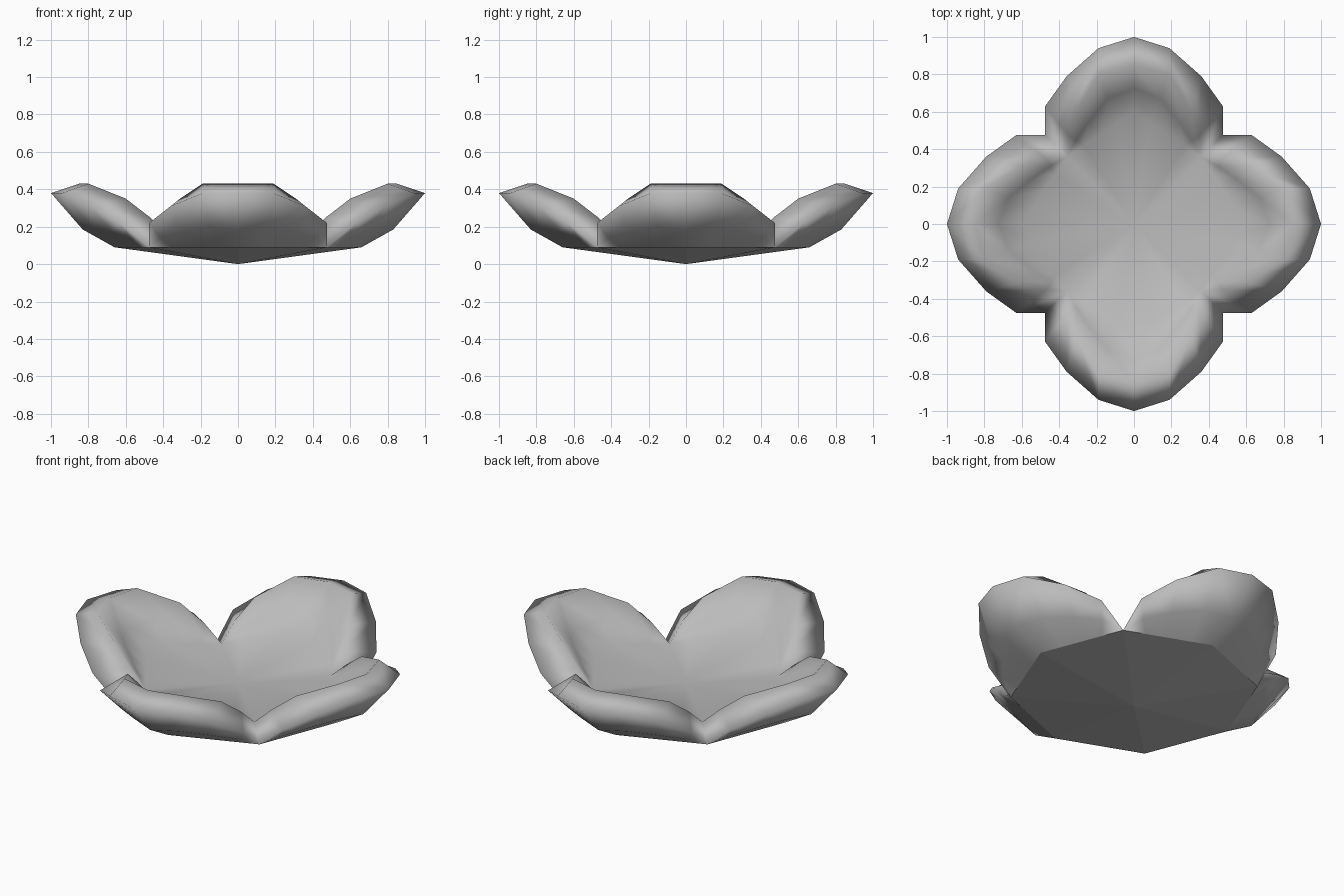
import bpy, bmesh
from math import pi
from mathutils import Vector, Matrix

cube = bpy.data.objects.get("Cube")
if cube:
    bpy.data.objects.remove(cube, do_unlink=True)

grey = bpy.data.materials.new("soft grey")
grey.use_nodes = True
grey.diffuse_color = (0.5, 0.5, 0.5, 1)
grey.node_tree.nodes["Principled BSDF"].inputs["Base Color"].default_value = (0.5, 0.5, 0.5, 1)

# Half-petal edges from tip to notch: (radial, lateral, height)
OUTER_RIM = [(1, 0, .38), (.94, .19, .38), (.79, .36, .31), (.63, .475, .22), (.475, .475, .09)]
INNER_RIM = [(.85, 0, .43), (.8, .19, .43), (.6, .31, .35), (.47, .35, .25), (.36, .36, .15)]
OUTER_BASE = Vector((.66, 0, .09))
INNER_BASE = Vector((.6, 0, .22))


def petal_rows(rim, base, sag):
    """Rows from the floor edge, through a sagging middle, to the rim."""
    rim = [Vector(p) for p in rim]
    n = len(rim) - 1
    low = [base.lerp(rim[-1], i / n) for i in range(n + 1)]
    mid = [low[i].lerp(rim[i], .5) - Vector((0, 0, sag * (1 - i / n))) for i in range(n + 1)]
    return [low, mid, rim]


def add_face(bm, points, smooth):
    """Add a face, dropping corners that coincide."""
    unique = []
    for p in points:
        if all((p - q).length > 1e-5 for q in unique):
            unique.append(p)
    if len(unique) > 2:
        face = bm.faces.new([bm.verts.new(p) for p in unique])
        face.smooth = smooth


outer = petal_rows(OUTER_RIM, OUTER_BASE, .05)
inner = petal_rows(INNER_RIM, INNER_BASE, .04)
rows = outer + inner[::-1]

bm = bmesh.new()
for quarter in range(4):
    turn = Matrix.Rotation(quarter * pi / 2, 3, 'Z')
    for side in (1, -1):
        place = turn @ Matrix.Diagonal((1, side, 1))
        # Petal shell: outside, thick lip and inside
        for a, b in zip(rows, rows[1:]):
            for i in range(len(a) - 1):
                add_face(bm, [place @ p for p in (a[i], a[i + 1], b[i + 1], b[i])], True)
        # Faceted underside and smooth bowl floor
        for edge, height, smooth in ((outer[0], 0, False), (inner[0], .15, True)):
            for p, q in zip(edge, edge[1:]):
                add_face(bm, [Vector((0, 0, height)), place @ p, place @ q], smooth)

bmesh.ops.remove_doubles(bm, verts=bm.verts, dist=1e-4)
bmesh.ops.recalc_face_normals(bm, faces=bm.faces)

# Crisp border around the underside
for edge in bm.edges:
    if len({f.smooth for f in edge.link_faces}) > 1:
        edge.smooth = False

mesh = bpy.data.meshes.new("petal_bowl")
bm.to_mesh(mesh)
bm.free()
mesh.materials.append(grey)
bpy.context.collection.objects.link(bpy.data.objects.new("petal_bowl", mesh))
